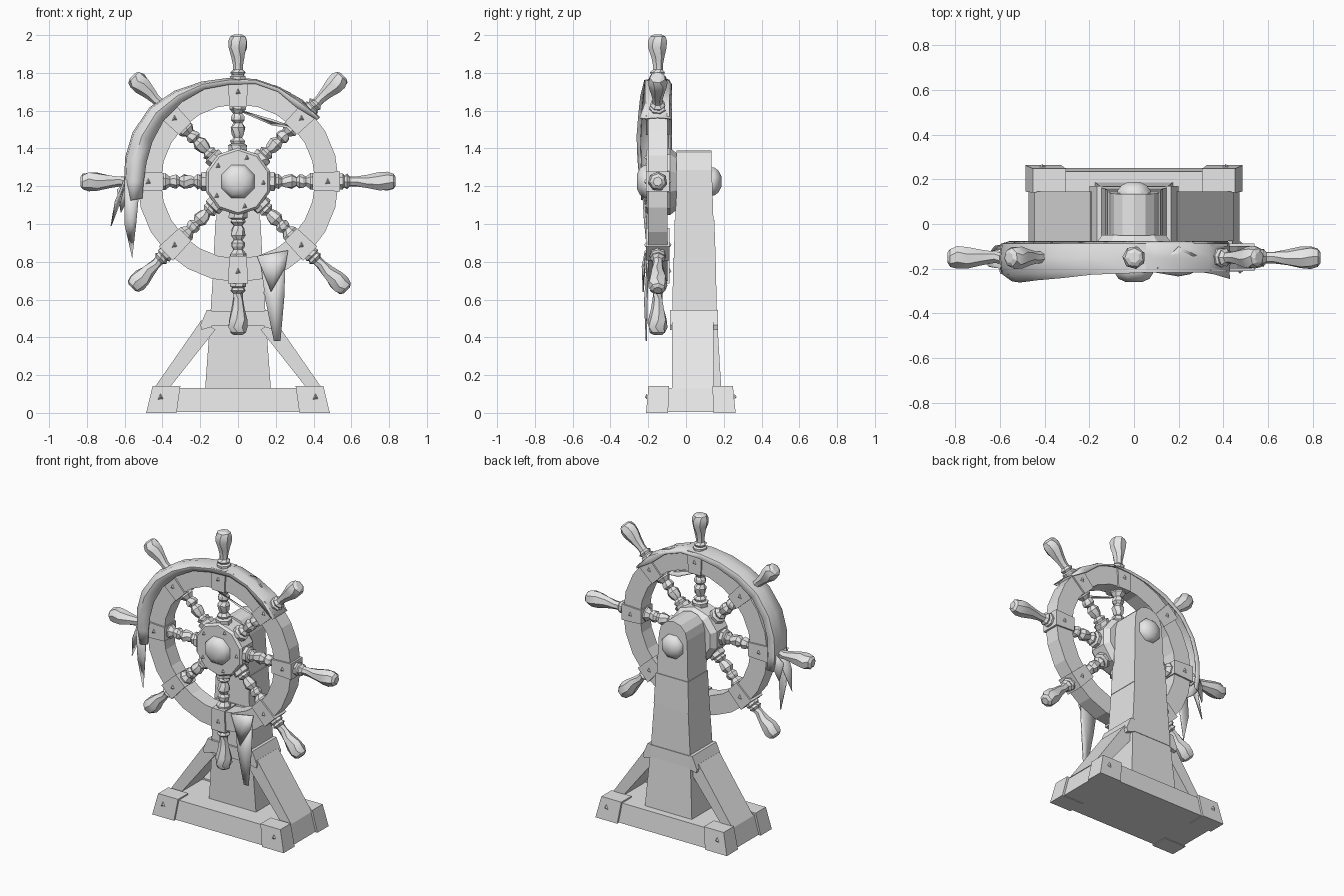
import bpy, bmesh, math, random
from mathutils import Vector

if "Cube" in bpy.data.objects:
    bpy.data.objects.remove(bpy.data.objects["Cube"])

random.seed(4)
ZC, YC = 1.225, -0.15          # wheel centre
grey = bpy.data.materials.new("plain grey")
grey.diffuse_color = (0.8, 0.8, 0.8, 1)
grey.use_nodes = True
grey.node_tree.nodes["Principled BSDF"].inputs["Base Color"].default_value = grey.diffuse_color


def make(name, verts, faces, smooth=None, thick=0):
    me = bpy.data.meshes.new(name)
    me.from_pydata([tuple(v) for v in verts], [], faces)
    bm = bmesh.new()
    bm.from_mesh(me)
    bmesh.ops.recalc_face_normals(bm, faces=bm.faces)
    bm.to_mesh(me)
    bm.free()
    me.materials.append(grey)
    if smooth:
        me.shade_smooth()
        me.set_sharp_from_angle(angle=math.radians(smooth))
    ob = bpy.data.objects.new(name, me)
    bpy.context.collection.objects.link(ob)
    if thick:
        m = ob.modifiers.new("thickness", 'SOLIDIFY')
        m.thickness = thick
        m.offset = 0
    return ob


def loft(name, rings, caps=True, smooth=None, loop=False):
    """Skin closed rings that all have the same point count."""
    n, k = len(rings[0]), len(rings)
    faces = []
    for i in range(k if loop else k - 1):
        a, b = i * n, (i + 1) % k * n
        faces += [(a + j, a + (j + 1) % n, b + (j + 1) % n, b + j) for j in range(n)]
    if caps and not loop:
        faces += [tuple(range(n)), tuple(range((k - 1) * n, k * n))]
    return make(name, [p for r in rings for p in r], faces, smooth)


def rect(x0, x1, y0, y1, z):
    return [(x0, y0, z), (x1, y0, z), (x1, y1, z), (x0, y1, z)]


def prism(name, outline, y0, y1):
    return loft(name, [[(x, y, z) for x, z in outline] for y in (y0, y1)])


def polar(a, r, t, y):
    """Point on the wheel: radius r along angle a, sideways t."""
    return Vector((r * math.cos(a) - t * math.sin(a), y,
                   ZC + r * math.sin(a) + t * math.cos(a)))


def turned(name, a, profile, sides=7):
    """Roughly carved round bar along a wheel radius."""
    rings = []
    for r, rad in profile:
        tw = random.uniform(-0.25, 0.25)
        rings.append([polar(a, r, rad * math.cos(tw + 2 * math.pi * i / sides),
                            YC + rad * math.sin(tw + 2 * math.pi * i / sides))
                      for i in range(sides)])
    return loft(name, rings, smooth=25)


def disc(name, profile, sides, smooth=None):
    """Round part around the axle, profile of (y, radius)."""
    return loft(name, [[polar(2 * math.pi * (i + 0.5) / sides, r, 0, y)
                        for i in range(sides)] for y, r in profile], smooth=smooth)


def nail(x, y, z, d):
    """Small pyramid nail head pointing along d in y."""
    s = 0.014
    make("nail", [(x - s, y, z - s), (x + s, y, z - s * 0.7), (x, y, z + s * 1.3),
                  (x, y + d * 0.012, z)], [(0, 1, 2), (0, 1, 3), (1, 2, 3), (2, 0, 3)])


# base slab with four corner caps
loft("base_slab", [rect(-.472, .472, -.2, .25, 0.004), rect(-.44, .44, -.185, .235, .132)])
for s in (-1, 1):
    for lo, hi, lo2, hi2 in ((-.212, -.095, -.198, -.09), (.145, .263, .14, .248)):
        loft("base_corner", [rect(s * .325, s * .486, lo, hi, 0),
                             rect(s * .305, s * .452, lo2, hi2, .143)])
    nail(s * .41, -.206, .085, -1)
    nail(s * .41, .256, .085, 1)

# tapering post built of stacked sections
for x0, x1, ya, yb, yc, yd, z0, z1 in (
        (.174, .15, -.058, .187, -.062, .167, .125, .46),
        (.156, .15, -.085, .17, -.085, .168, .46, .54),
        (.145, .126, -.072, .163, -.068, .157, .54, .82),
        (.129, .119, -.064, .157, -.06, .15, .82, 1.02)):
    loft("post_section", [rect(-x0, x0, ya, yb, z0), rect(-x1, x1, yc, yd, z1)])
arch = [(-.115, 1.02), (.115, 1.02)]
arch += [(.104 * math.cos(t * math.pi / 6), 1.285 + .104 * math.sin(t * math.pi / 6))
         for t in range(7)]
loft("post_head", [[(x, y + k * (z - 1.02), z) for x, z in arch]
                   for y, k in ((-.055, .01), (.145, -.03))])

# diagonal braces with clamp blocks at their tops
for s in (-1, 1):
    prism("brace", [(s * x, z) for x, z in ((.365, .13), (.445, .13), (.195, .49), (.12, .44))],
          -.075, .145)
    prism("brace_clamp", [(s * x, z) for x, z in ((.14, .455), (.192, .44), (.2, .465),
                                                  (.165, .545), (.14, .545))], -.085, .17)

# wheel rim
rings = []
for i in range(24):
    a = 2 * math.pi * i / 24
    rings.append([polar(a, r, 0, y) for r, y in
                  ((.408, -.2), (.533, -.2), (.533, -.098), (.408, -.098))])
loft("wheel_rim", rings, loop=True)

# hub, front boss and rear axle cap
disc("hub", [(-.21, .165), (-.195, .178), (-.085, .178), (-.05, .15)], 10)
disc("hub_boss", [(-.2, .095), (-.222, .092), (-.245, .075), (-.26, .04)], 8, 40)
disc("axle", [(-.1, .07), (.1, .07)], 8)
disc("axle_cap", [(.12, .08), (.15, .08), (.172, .062), (.188, .03)], 8, 40)
for k in range(5):
    p = polar(k * 1.257 - 1.3, .135, 0, 0)
    nail(p.x, -.208, p.z, -1)

# eight spokes, rim blocks and handles
tips = (.835, .79, .777, .79, .835, .795, .812, .815)
spoke = [(.15, .05), (.192, .052), (.2, .036), (.215, .042), (.232, .024), (.25, .034),
         (.285, .04), (.31, .024), (.325, .038), (.345, .036), (.36, .026), (.385, .046),
         (.42, .044)]
for k, tip in enumerate(tips):
    a = k * math.pi / 4
    turned("spoke", a, spoke)
    w0, w1 = .046, .053
    loft("rim_block", [[polar(a, r, t, y) for r, t in
                        ((.395, -w0), (.54, -w1), (.54, w1), (.395, w0))]
                       for y in (-.211, -.088)])
    p = polar(a, .475, 0, 0)
    nail(p.x, -.21, p.z, -1)
    nail(p.x, -.089, p.z, 1)
    f = (tip - .57) / .21
    turned("handle", a, [(.53, .042), (.555, .044), (.563, .033), (.578, .042), (.592, .027)] +
           [(.57 + f * d, r) for d, r in ((.045, .027), (.09, .036), (.14, .05),
                                          (.175, .052), (.2, .042), (.21, .024))])

# torn cloth draped over the upper left of the rim
stations = ((38, .54, .53, .03), (52, .54, .5, .0), (66, .535, .52, .0), (80, .54, .525, .0),
            (95, .54, .515, .005), (110, .552, .52, .01), (125, .575, .515, .025),
            (140, .6, .51, .035), (155, .605, .5, .045), (168, .6, .495, .04),
            (180, .592, .5, .03), (190, .59, .515, .02))
verts, faces = [], []
for deg, ro, ri, bulge in stations:
    a = math.radians(deg)
    for r, y in ((ri, -.214 - bulge * .6), ((ro + ri) / 2 + .01, -.214 - bulge), (ro, -.2 - bulge * .6),
                 (ro + .008, -.15), (ro, -.09), (max(ri, ro - .04), -.078)):
        verts.append(polar(a, r, 0, y))
for i in range(len(stations) - 1):
    faces += [(i * 6 + j, i * 6 + j + 1, i * 6 + j + 7, i * 6 + j + 6) for j in range(5)]
make("draped_cloth", verts, faces, smooth=50, thick=.006)


def tatter(outline, bend=.012):
    """Thin pointed rag hanging down; the last point is the tip."""
    c = sum((Vector(p) for p in outline), Vector()) / len(outline) + Vector((0, -bend, 0))
    n = len(outline)
    make("cloth_tatter", list(outline) + [c], [(i, (i + 1) % n, n) for i in range(n)],
         smooth=40, thick=.006)


# strips hanging at the left
tatter([(-.6, -.22, 1.24), (-.52, -.225, 1.2), (-.54, -.21, 1.0), (-.56, -.2, .82), (-.6, -.2, 1.0)])
tatter([(-.595, -.2, 1.25), (-.595, -.12, 1.22), (-.63, -.14, 1.1), (-.672, -.16, .99), (-.65, -.19, 1.12)])
tatter([(-.59, -.1, 1.24), (-.57, -.09, 1.16), (-.62, -.1, 1.06), (-.64, -.12, 1.18)])
# rag at the lower right and loose strand inside the rim
tatter([(.1, -.215, .83), (.265, -.215, .86), (.25, -.222, .77), (.175, -.226, .64)])
tatter([(.12, -.205, .79), (.25, -.205, .79), (.245, -.205, .62), (.225, -.21, .38),
        (.19, -.21, .38), (.145, -.21, .6)])
tatter([(-.03, -.19, 1.615), (.18, -.2, 1.555), (.33, -.2, 1.5), (.18, -.17, 1.525)])
tatter([(.1, -.2, 1.755), (.28, -.14, 1.69), (.2, -.1, 1.73)])
